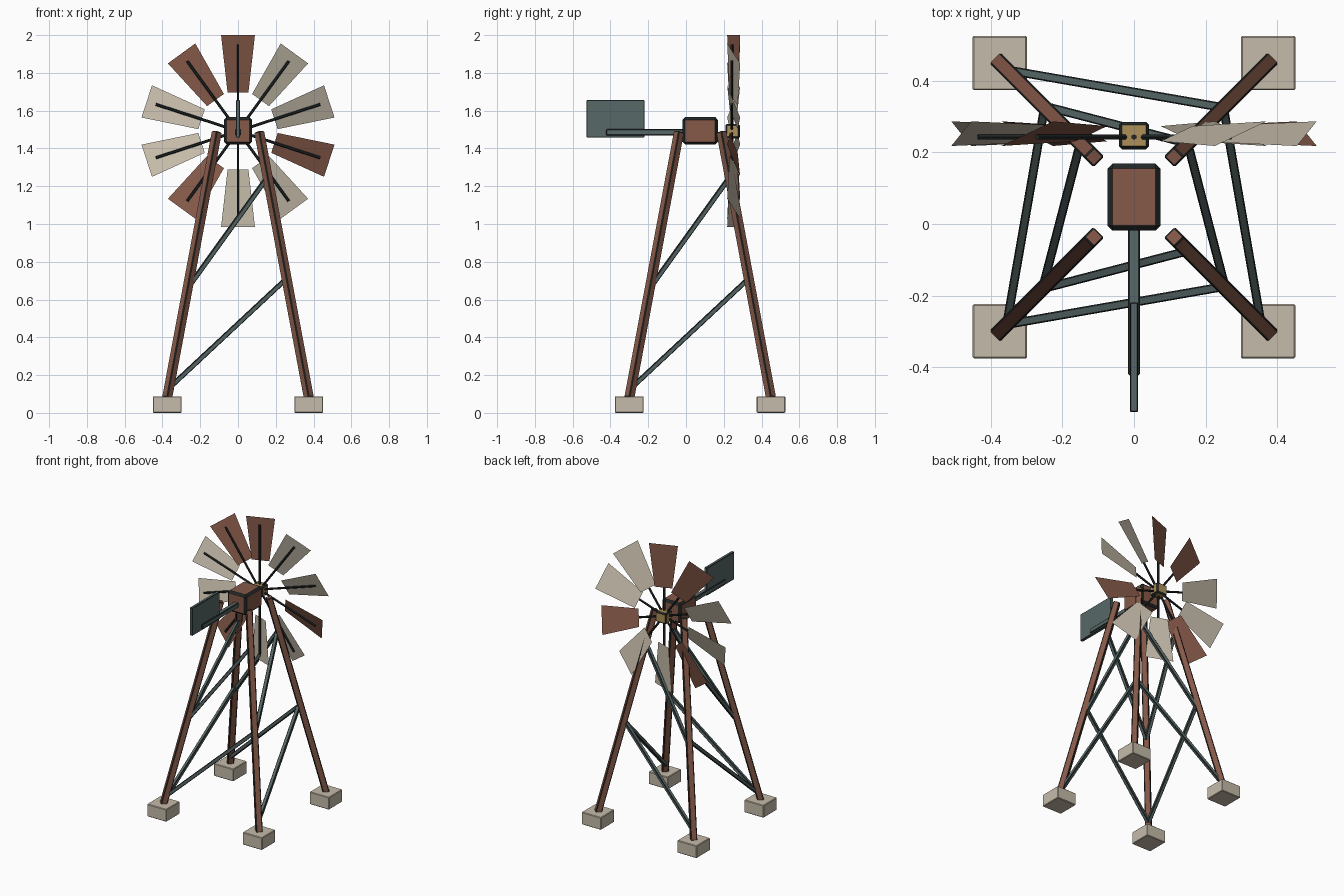
import bpy, bmesh, math
from mathutils import Vector

if "Cube" in bpy.data.objects:
    bpy.data.objects.remove(bpy.data.objects["Cube"])


def material(name, rgb):
    m = bpy.data.materials.new(name)
    m.diffuse_color = (*rgb, 1)
    m.use_nodes = True
    m.node_tree.nodes["Principled BSDF"].inputs["Base Color"].default_value = m.diffuse_color
    return m


RUST = material("rust_brown", (0.235, 0.100, 0.065))
BONE = material("bone_paint", (0.56, 0.50, 0.40))
SLATE = material("slate_metal", (0.098, 0.138, 0.138))
BRASS = material("brass", (0.42, 0.28, 0.10))
INK = material("dark_edge", (0.016, 0.020, 0.021))


def finish(bm, name, mat, edge_mat=None, bevel=0):
    """Chamfer all edges, giving the chamfers their own colour."""
    bmesh.ops.recalc_face_normals(bm, faces=bm.faces)
    if bevel:
        bmesh.ops.bevel(bm, geom=bm.edges[:], offset=bevel, segments=1,
                        affect='EDGES', material=1)
    mesh = bpy.data.meshes.new(name)
    bm.to_mesh(mesh)
    bm.free()
    mesh.materials.append(mat)
    mesh.materials.append(edge_mat or mat)
    ob = bpy.data.objects.new(name, mesh)
    bpy.context.collection.objects.link(ob)
    return ob


def box(name, centre, size, mat, edge_mat, bevel):
    bm = bmesh.new()
    bmesh.ops.create_cube(bm, size=1)
    for v in bm.verts:
        v.co = Vector(c + s * k for c, s, k in zip(centre, size, v.co))
    return finish(bm, name, mat, edge_mat, bevel)


def beam(name, a, b, radius, sides, mat, edge_mat=None, bevel=0):
    """Straight prism from a to b, with a flat side facing outward."""
    a, b = Vector(a), Vector(b)
    d = (b - a).normalized()
    ref = Vector((0, 1, 0)) if abs(d.z) > 0.999 else Vector((0, 0, 1))
    u = d.cross(ref).normalized()
    w = u.cross(d)
    bm = bmesh.new()
    rings = []
    for p in (a, b):
        ring = []
        for i in range(sides):
            t = 2 * math.pi * (i + 0.5) / sides
            ring.append(bm.verts.new(p + radius * (math.cos(t) * u + math.sin(t) * w)))
        rings.append(ring)
    for i in range(sides):
        j = (i + 1) % sides
        bm.faces.new((rings[0][i], rings[0][j], rings[1][j], rings[1][i]))
    bm.faces.new(rings[0][::-1])
    bm.faces.new(rings[1])
    return finish(bm, name, mat, edge_mat, bevel)


CY = 0.075               # tower centre in y
Z0, Z1 = 0.08, 1.488     # leg ends
R0, R1 = 0.375, 0.112


def leg_point(sx, sy, z, inset=0.0):
    r = R0 + (R1 - R0) * (z - Z0) / (Z1 - Z0) - inset
    return (sx * r, CY + sy * r, z)


# Footings and splayed legs
for sx in (-1, 1):
    for sy in (-1, 1):
        box("footing", (sx * R0, CY + sy * R0, 0.044), (0.152, 0.152, 0.088),
            BONE, BONE, 0.004)
        beam("leg", leg_point(sx, sy, Z0), leg_point(sx, sy, Z1), 0.030, 4,
             RUST, INK, 0.005)

# Two tiers of diagonal braces on all four sides
for low, high in ((0.14, 0.705), (0.675, 1.24)):
    for s in (-1, 1):
        for name, a, b in (("cross_brace", (-1, s), (1, s)),
                           ("side_brace", (s, -1), (s, 1))):
            beam(name, leg_point(*a, low, 0.008), leg_point(*b, high, 0.008),
                 0.0175, 4, SLATE, INK, 0.0035)

# Gearbox, tail boom and vane
box("gearbox", (0, CY, 1.493), (0.149, 0.187, 0.145), RUST, INK, 0.014)
box("tail_boom", (0, -0.211, 1.485), (0.034, 0.426, 0.034), SLATE, INK, 0.005)
box("tail_vane", (0, -0.3725, 1.557), (0.022, 0.307, 0.197), SLATE, INK, 0.003)

# Rotor: hub, spokes and pitched blades
HZ = 1.492
box("hub", (0, 0.247, HZ), (0.085, 0.077, 0.077), BRASS, INK, 0.009)
PITCH = math.radians(21)
for k in range(10):
    t = math.radians(90 - 36 * k)
    radial = Vector((math.cos(t), 0, math.sin(t)))
    clockwise = Vector((math.sin(t), 0, -math.cos(t)))
    chord = clockwise * math.cos(PITCH) + Vector((0, math.sin(PITCH), 0))
    spoke_c = Vector((0, 0.243, HZ))
    blade_c = Vector((0, 0.2525, HZ))
    beam("spoke", spoke_c + radial * 0.02, spoke_c + radial * 0.458,
         0.0075, 6, INK)
    bm = bmesh.new()
    corners = ((0.203, -0.059), (0.203, 0.059), (0.508, 0.096), (0.508, -0.096))
    bm.faces.new([bm.verts.new(blade_c + radial * r + chord * c)
                  for r, c in corners])
    finish(bm, "blade", RUST if k % 3 == 0 else BONE)
